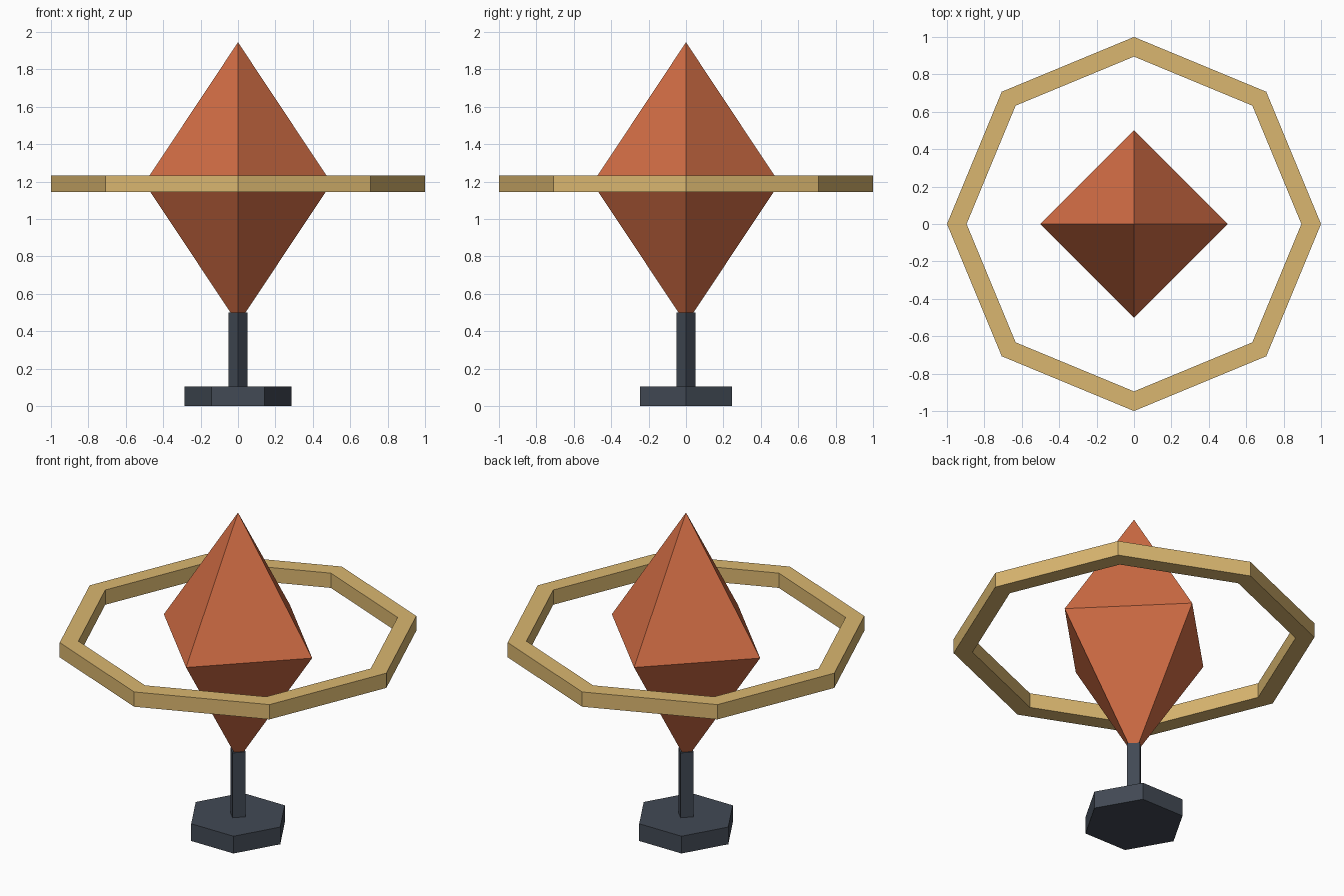
import bpy, bmesh, math

if "Cube" in bpy.data.objects:
    bpy.data.objects.remove(bpy.data.objects["Cube"])


def material(name, rgb):
    m = bpy.data.materials.new(name)
    m.diffuse_color = (*rgb, 1.0)
    m.use_nodes = True
    m.node_tree.nodes["Principled BSDF"].inputs["Base Color"].default_value = m.diffuse_color
    return m


ORANGE = material("burnt_orange", (0.65, 0.155, 0.06))
GOLD = material("pale_gold", (0.70, 0.47, 0.16))
SLATE = material("dark_slate", (0.054, 0.067, 0.089))


def lathe(name, profile, sides, mat, closed=False):
    """Faceted solid from (radius, z) rings, first corner on +x; radius 0 is a tip."""
    bm = bmesh.new()
    rings = []
    for r, z in profile:
        n = sides if r > 0 else 1
        rings.append([bm.verts.new((r * math.cos(math.tau * i / n),
                                    r * math.sin(math.tau * i / n), z)) for i in range(n)])
    pairs = list(zip(rings, rings[1:]))
    if closed:
        pairs.append((rings[-1], rings[0]))
    for a, b in pairs:
        for i in range(sides):
            j = i + 1
            quad = [a[i % len(a)], a[j % len(a)], b[j % len(b)], b[i % len(b)]]
            bm.faces.new(list(dict.fromkeys(quad)))
    if not closed:
        for ring in (rings[0], rings[-1]):
            if len(ring) > 2:
                bm.faces.new(ring)
    bmesh.ops.recalc_face_normals(bm, faces=bm.faces[:])
    mesh = bpy.data.meshes.new(name)
    bm.to_mesh(mesh)
    bm.free()
    mesh.materials.append(mat)
    obj = bpy.data.objects.new(name, mesh)
    bpy.context.collection.objects.link(obj)
    return obj


# Hexagonal foot and square post
lathe("base", [(0.285, 0.0), (0.285, 0.105)], 6, SLATE)
lathe("post", [(0.052, 0.10), (0.052, 0.50)], 4, SLATE)

# Double-pointed gem resting in the post
lathe("gem", [(0, 0.44), (0.5, 1.192), (0, 1.945)], 4, ORANGE)

# Floating eight-sided ring
lathe("ring", [(1.0, 1.144), (1.0, 1.234), (0.895, 1.234), (0.895, 1.144)],
      8, GOLD, closed=True)
